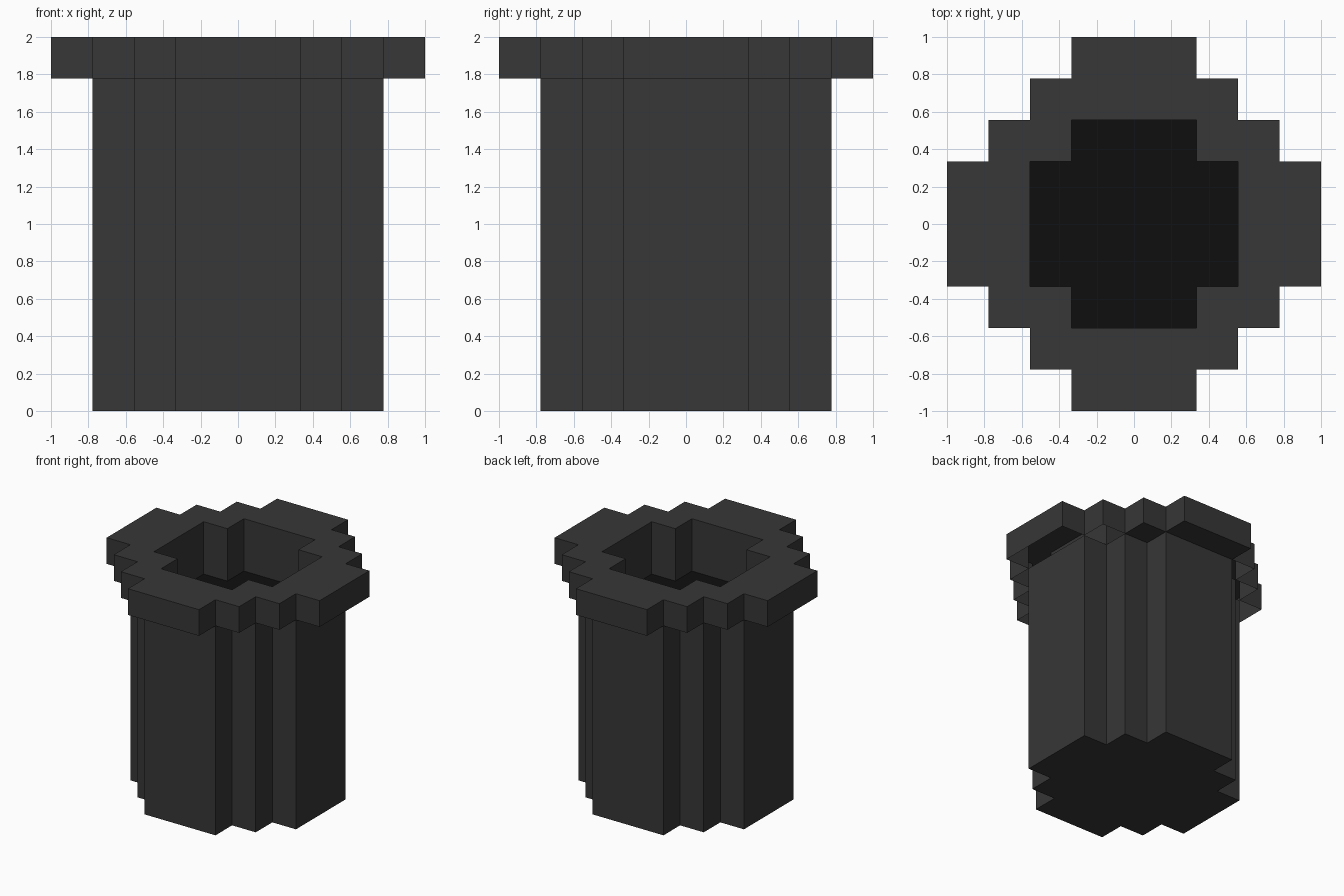
import bpy, bmesh

if "Cube" in bpy.data.objects:
    bpy.data.objects.remove(bpy.data.objects["Cube"])

U = 2 / 9                      # one block
FOOT, LIP, TOP, FLOOR = 0, 8 * U, 9 * U, 7 * U
OUTER, MIDDLE, INNER = 3, 2, 1  # number of steps in each round outline


def material(name, value):
    m = bpy.data.materials.new(name)
    m.diffuse_color = (value, value, value, 1)
    m.use_nodes = True
    m.node_tree.nodes["Principled BSDF"].inputs["Base Color"].default_value = m.diffuse_color
    return m


def outline(steps):
    """Stepped circle, counter-clockwise."""
    a = [(1.5 + i) * U for i in range(steps + 1)]
    quarter = [(a[steps], a[0])]
    for i in range(steps):
        x = a[steps - 1 - i]
        quarter += [(x, a[i]), (x, a[i + 1])]
    pts = []
    for _ in range(4):
        pts += quarter
        quarter = [(-y, x) for x, y in quarter]
    return pts


def wall(bm, steps, z0, z1, inward=False):
    pts = outline(steps)
    lo = [bm.verts.new((x, y, z0)) for x, y in pts]
    hi = [bm.verts.new((x, y, z1)) for x, y in pts]
    for i in range(len(pts)):
        j = (i + 1) % len(pts)
        f = bm.faces.new((lo[i], lo[j], hi[j], hi[i]))
        if inward:
            f.normal_flip()


def cap(bm, z, up, *loops):
    """Flat face; a second outline is cut out as a hole."""
    edges = []
    for steps in loops:
        vs = [bm.verts.new((x, y, z)) for x, y in outline(steps)]
        edges += [bm.edges.new((vs[i - 1], vs[i])) for i in range(len(vs))]
    res = bmesh.ops.triangle_fill(bm, edges=edges, use_beauty=True,
                                  use_dissolve=False, normal=(0, 0, 1))
    for f in res["geom"]:
        if isinstance(f, bmesh.types.BMFace):
            f.normal_update()
            if (f.normal.z > 0) != up:
                f.normal_flip()


def finish(bm, name, mat):
    bmesh.ops.remove_doubles(bm, verts=bm.verts, dist=1e-4)
    me = bpy.data.meshes.new(name)
    bm.to_mesh(me)
    bm.free()
    me.materials.append(mat)
    bpy.context.collection.objects.link(bpy.data.objects.new(name, me))


grey = material("dark grey", 0.038)
black = material("near black", 0.0045)

# Pipe body with closed base
bm = bmesh.new()
wall(bm, MIDDLE, FOOT, LIP)
cap(bm, FOOT, False, MIDDLE)
finish(bm, "pipe_body", grey)

# Overhanging rim and the walls of the opening
bm = bmesh.new()
wall(bm, OUTER, LIP, TOP)
cap(bm, LIP, False, OUTER, MIDDLE)
cap(bm, TOP, True, OUTER, INNER)
wall(bm, INNER, FLOOR, TOP, inward=True)
finish(bm, "pipe_rim", grey)

# Dark floor of the opening
bm = bmesh.new()
cap(bm, FLOOR, True, INNER)
finish(bm, "opening_floor", black)
